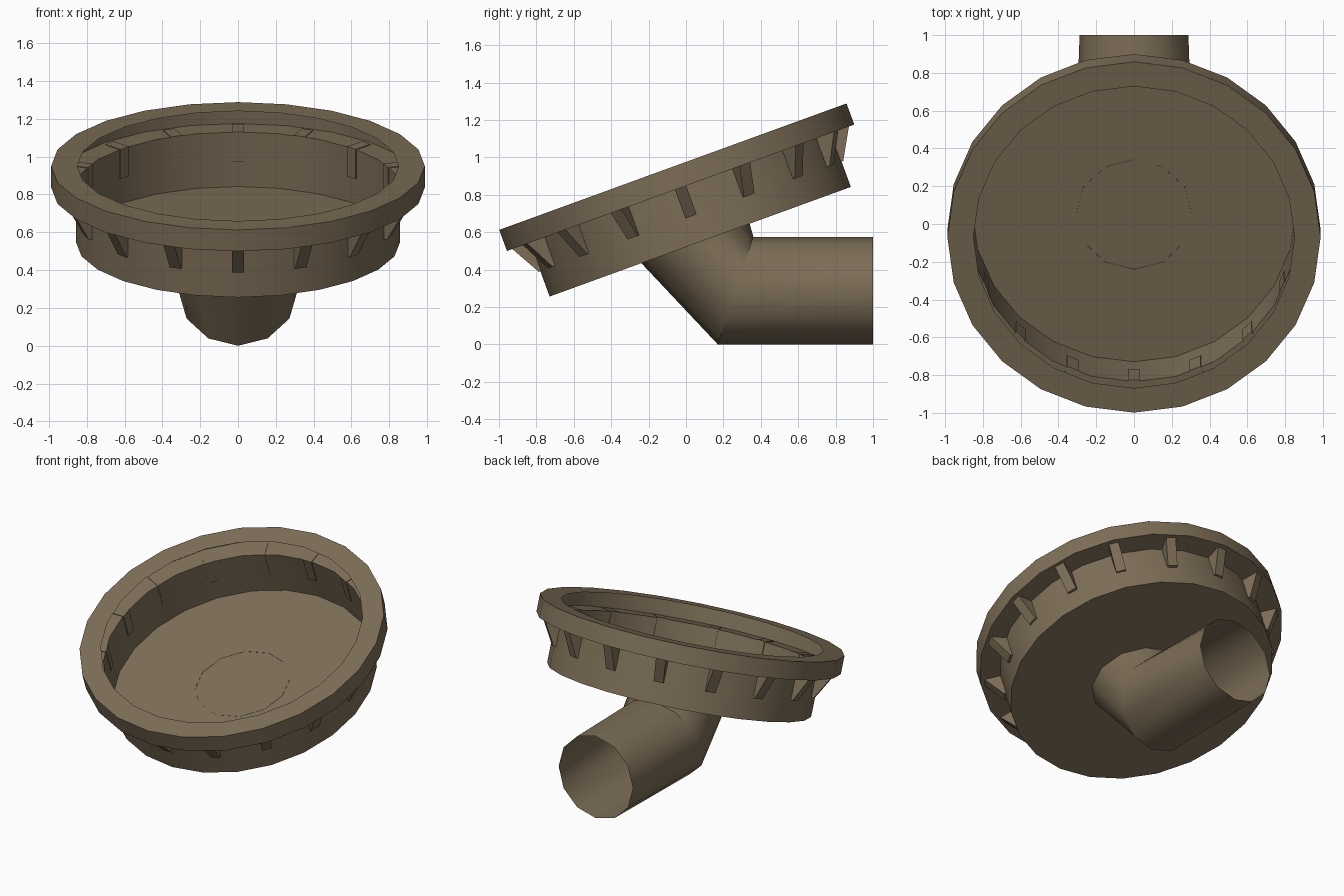
import bpy, math
from mathutils import Matrix, Vector

if "Cube" in bpy.data.objects:
    bpy.data.objects.remove(bpy.data.objects["Cube"])

TILT = math.radians(20)
TOP = Vector((0, -0.07, 0.95))          # centre of the tilted rim's top
DISH = Matrix.Translation(TOP) @ Matrix.Rotation(TILT, 4, 'X')

mat = bpy.data.materials.new("weathered brown")
mat.diffuse_color = (0.205, 0.155, 0.095, 1)
mat.use_nodes = True
mat.node_tree.nodes["Principled BSDF"].inputs["Base Color"].default_value = mat.diffuse_color


def make(name, verts, faces):
    me = bpy.data.meshes.new(name)
    me.from_pydata([tuple(v) for v in verts], [], faces)
    me.materials.append(mat)
    ob = bpy.data.objects.new(name, me)
    bpy.context.collection.objects.link(ob)
    bpy.context.view_layer.objects.active = ob
    bpy.ops.object.select_all(action='DESELECT')
    ob.select_set(True)
    bpy.ops.object.shade_smooth_by_angle(angle=math.radians(35))
    return ob


def loft(rings, cap_last=False):
    n = len(rings[0])
    verts = [v for r in rings for v in r]
    faces = []
    for i in range(len(rings) - 1):
        for j in range(n):
            k = (j + 1) % n
            faces.append((i*n + j, (i+1)*n + j, (i+1)*n + k, i*n + k))
    if cap_last:
        faces.append(tuple(reversed(range((len(rings)-1)*n, len(rings)*n))))
    return verts, faces


# Dish: hollow channel rim, side wall and floor, turned around the tilted axis
profile = [(0.85, 0), (0.988, 0), (0.988, -0.12), (0.857, -0.12), (0.857, -0.427)]
rings = [[DISH @ Vector((r*math.cos(a), r*math.sin(a), z))
          for a in (math.tau*j/24 for j in range(24))] for r, z in profile]
make("dish", *loft(rings, cap_last=True))

# Ribs: 16 wedges under the rim, poking slightly through the wall and channel
verts, faces = [], []
section = [(0.846, -0.116), (0.96, -0.116), (0.866, -0.283), (0.846, -0.283)]
for i in range(16):
    turn = DISH @ Matrix.Rotation(math.tau*i/16, 4, 'Z')
    b = len(verts)
    for y in (-0.032, 0.032):
        verts += [turn @ Vector((r, y, z)) for r, z in section]
    faces.append((b+3, b+2, b+1, b))
    faces.append((b+4, b+5, b+6, b+7))
    for j in range(4):
        k = (j + 1) % 4
        faces.append((b+j, b+k, b+4+k, b+4+j))
ribs = make("rim_ribs", verts, faces)
ribs.data.flip_normals()

# Elbow pipe: dish underside -> mitred bend -> open end at the back
def pipe_ring(y, z, dy, dz, rx):
    return [Vector((rx*math.sin(a), y - dy*math.cos(a), z - dz*math.cos(a)))
            for a in (math.tau*j/12 for j in range(12))]


make("elbow_pipe", *loft([
    pipe_ring(0.05, 0.541, 0.29, 0.1055, 0.309),
    pipe_ring(0.265, 0.2875, 0.095, 0.2875, 0.314),
    pipe_ring(1.0, 0.2875, 0.0, 0.2875, 0.288),
]))

# Ribs are closed solids: make sure their faces point outward
import bmesh
bm = bmesh.new()
bm.from_mesh(ribs.data)
bmesh.ops.recalc_face_normals(bm, faces=bm.faces)
bm.to_mesh(ribs.data)
bm.free()
